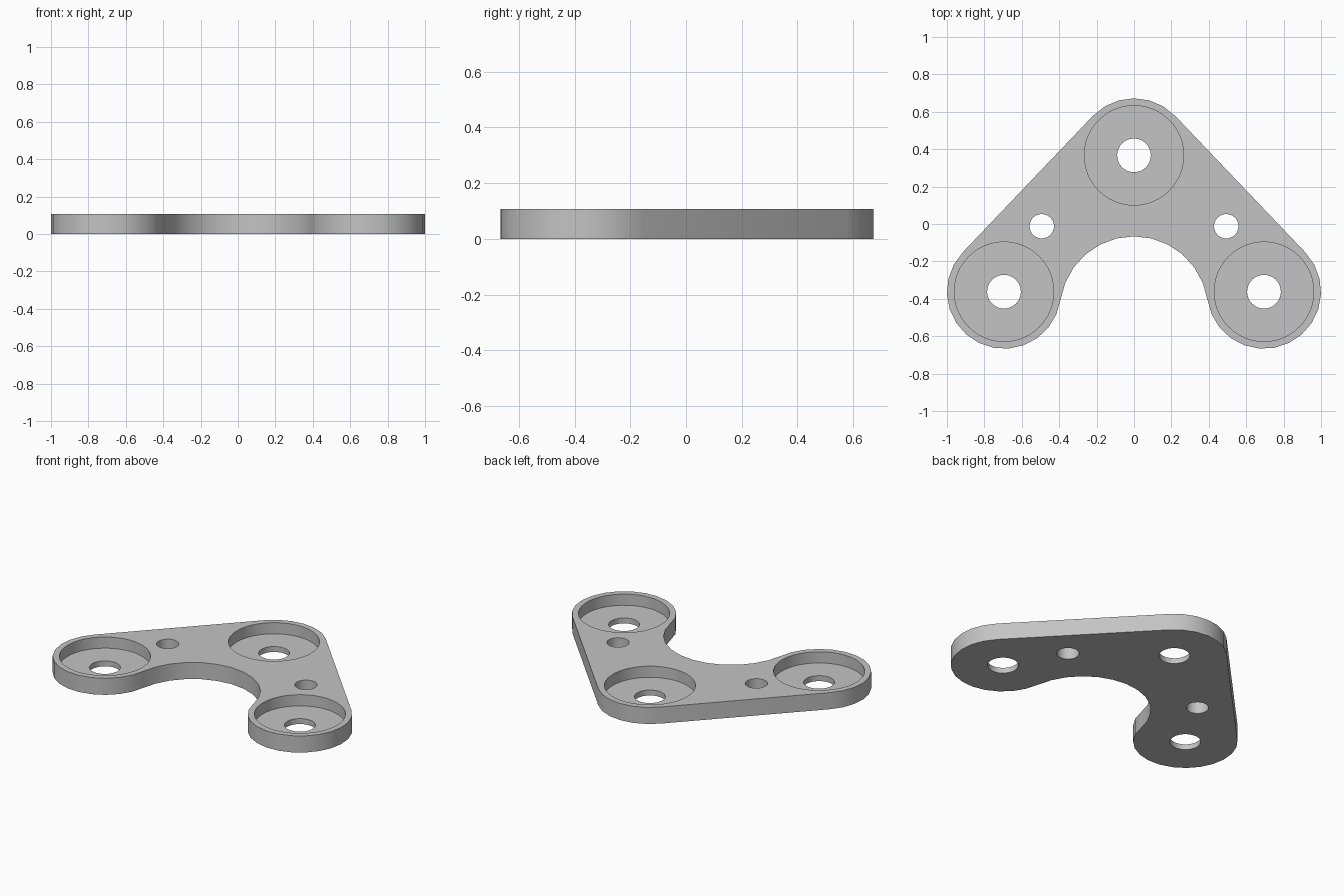
import bpy, bmesh, math
from mathutils import Vector

cube = bpy.data.objects.get("Cube")
if cube:
    bpy.data.objects.remove(cube, do_unlink=True)

HEIGHT = 0.107
FLOOR = 0.035                       # floor level of the round pockets
LOBE_R, POCKET_R, BORE_R, SMALL_R = 0.305, 0.266, 0.09, 0.065
TOP = Vector((0, 0.367))
SIDE = Vector((0.695, -0.362))
NOTCH, NOTCH_R = Vector((0, -0.462)), 0.396

grey = bpy.data.materials.new("light grey")
grey.use_nodes = True
colour = (0.55, 0.55, 0.55, 1)
grey.diffuse_color = colour
grey.node_tree.nodes["Principled BSDF"].inputs["Base Color"].default_value = colour


def arc(centre, radius, start, end, steps):
    angles = [start + (end - start) * i / steps for i in range(steps + 1)]
    return [centre + radius * Vector((math.cos(a), math.sin(a))) for a in angles]


def prism(name, outline, bottom, top):
    bm = bmesh.new()
    face = bm.faces.new([bm.verts.new((p.x, p.y, bottom)) for p in outline])
    moved = bmesh.ops.extrude_face_region(bm, geom=[face])["geom"]
    verts = [g for g in moved if isinstance(g, bmesh.types.BMVert)]
    bmesh.ops.translate(bm, verts=verts, vec=(0, 0, top - bottom))
    bmesh.ops.recalc_face_normals(bm, faces=bm.faces)
    mesh = bpy.data.meshes.new(name)
    bm.to_mesh(mesh)
    bm.free()
    mesh.materials.append(grey)
    obj = bpy.data.objects.new(name, mesh)
    bpy.context.collection.objects.link(obj)
    return obj


def cut(target, centre, radius, bottom):
    circle = arc(centre, radius, 0, math.tau, 48)[:-1]
    cutter = prism("hole_cutter", circle, bottom, HEIGHT + 0.1)
    cutter.hide_render = True
    mod = target.modifiers.new("hole", 'BOOLEAN')
    mod.operation, mod.solver, mod.object = 'DIFFERENCE', 'EXACT', cutter
    bpy.context.view_layer.objects.active = target
    bpy.ops.object.modifier_apply(modifier=mod.name)
    bpy.data.objects.remove(cutter, do_unlink=True)


def mirrored(p):
    return Vector((-p.x, p.y))


# Outline: top lobe, straight flanks, side lobes and the concave front notch
edge = SIDE - TOP
tangent = math.atan2(edge.x, -edge.y)
to_notch = NOTCH - SIDE
touch = math.atan2(to_notch.y, to_notch.x)
right_lobe = arc(SIDE, LOBE_R, tangent, touch, 14)
notch = arc(NOTCH, NOTCH_R, touch + math.pi, -touch, 12)[1:-1]
left_lobe = [mirrored(p) for p in reversed(right_lobe)]
top_lobe = arc(TOP, LOBE_R, math.pi - tangent, tangent, 6)
plate = prism("bracket_plate", right_lobe + notch + left_lobe + top_lobe, 0, HEIGHT)

# Counterbored holes in the lobes, then the small holes between them
for centre in (TOP, SIDE, mirrored(SIDE)):
    cut(plate, centre, POCKET_R, FLOOR)
    cut(plate, centre, BORE_R, -0.1)
for x in (-0.493, 0.493):
    cut(plate, Vector((x, -0.012)), SMALL_R, -0.1)

bpy.ops.object.select_all(action='DESELECT')
plate.select_set(True)
bpy.context.view_layer.objects.active = plate
bpy.ops.object.shade_smooth_by_angle(angle=math.radians(35))
